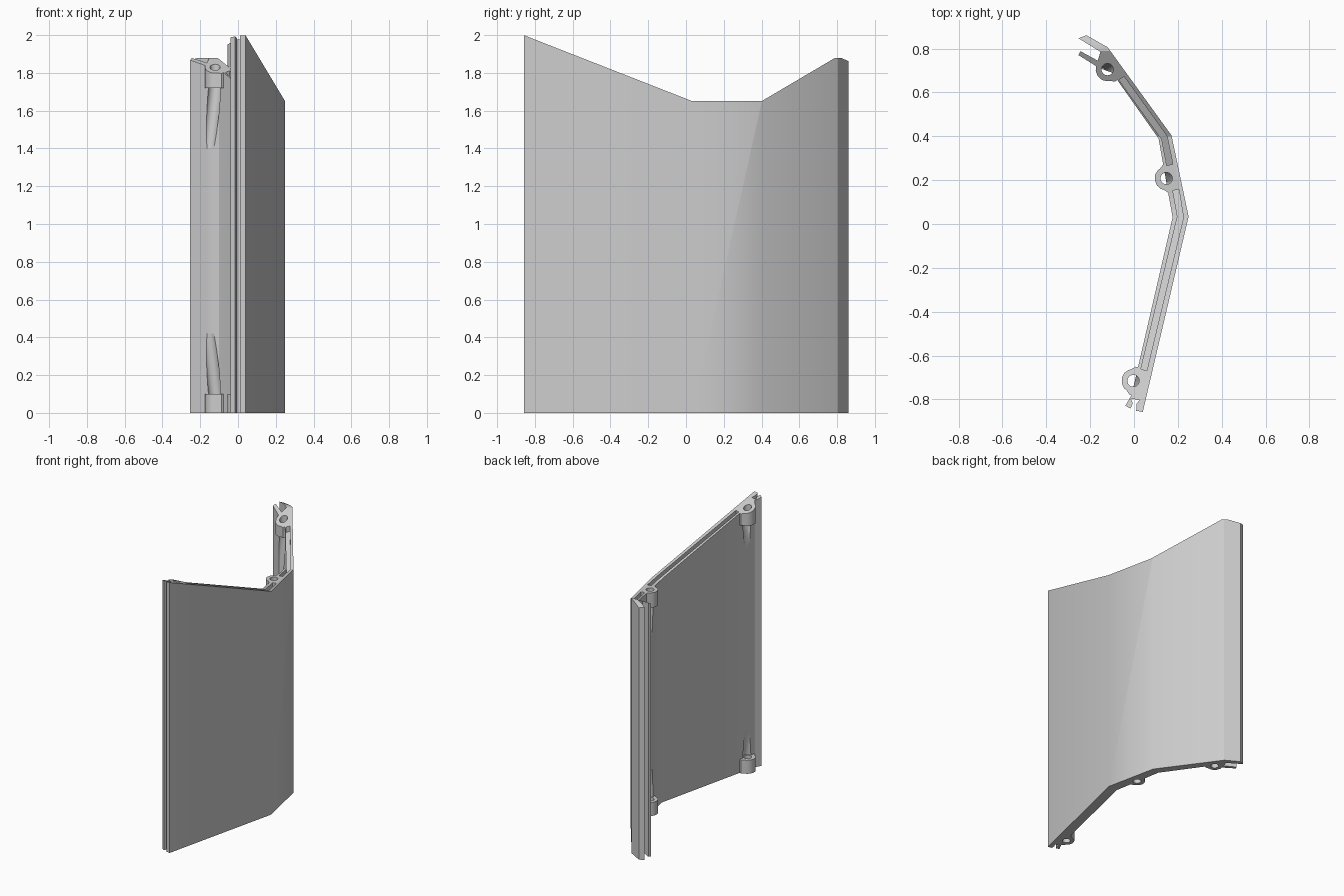
import bpy, bmesh, math
from mathutils import Vector

cube = bpy.data.objects.get("Cube")
if cube:
    bpy.data.objects.remove(cube, do_unlink=True)

grey = bpy.data.materials.new("plain_grey")
grey.use_nodes = True
grey.diffuse_color = (0.6, 0.6, 0.6, 1)
grey.node_tree.nodes["Principled BSDF"].inputs["Base Color"].default_value = (0.6, 0.6, 0.6, 1)

# Height of the top edge along the depth of the panel
RIM = [(-0.86, 2.0), (0.034, 1.65), (0.40, 1.65), (0.79, 1.88), (0.82, 1.88), (0.87, 1.86)]


def rim_height(y):
    for (y0, z0), (y1, z1) in zip(RIM, RIM[1:]):
        if y <= y1:
            return z0 + (z1 - z0) * (y - y0) / (y1 - y0)
    return RIM[-1][1]


def loft(name, lower, upper):
    """Solid between two matching loops of points."""
    bm = bmesh.new()
    a = [bm.verts.new(p) for p in lower]
    b = [bm.verts.new(p) for p in upper]
    bm.faces.new(a)
    bm.faces.new(b)
    for i in range(len(a)):
        j = (i + 1) % len(a)
        bm.faces.new((a[i], a[j], b[j], b[i]))
    bmesh.ops.recalc_face_normals(bm, faces=bm.faces)
    mesh = bpy.data.meshes.new(name)
    bm.to_mesh(mesh)
    bm.free()
    mesh.materials.append(grey)
    obj = bpy.data.objects.new(name, mesh)
    bpy.context.collection.objects.link(obj)
    return obj


def prism(name, outline, z0, z1):
    return loft(name, [(x, y, z0) for x, y in outline], [(x, y, z1) for x, y in outline])


def tube(name, start, end, radius, sides=24):
    """Cylinder with level ends that may lean sideways."""
    rings = [[(c[0] + radius * math.cos(k * math.tau / sides),
               c[1] + radius * math.sin(k * math.tau / sides), c[2])
              for k in range(sides)] for c in (start, end)]
    return loft(name, *rings)


def combine(target, tool, operation):
    mod = target.modifiers.new("cut", 'BOOLEAN')
    mod.operation = operation
    mod.solver = 'EXACT'
    mod.object = tool
    bpy.context.view_layer.objects.active = target
    bpy.ops.object.modifier_apply(modifier=mod.name)
    bpy.data.objects.remove(tool, do_unlink=True)


# Cross-section of the bent wall, with a forked rail at each end
outer = [(0.01, -0.852), (0.04, -0.857), (0.249, 0.034), (0.171, 0.404),
         (-0.12, 0.806), (-0.217, 0.861), (-0.253, 0.847), (-0.153, 0.785)]
inner = [(-0.165, 0.745), (-0.244, 0.788), (-0.253, 0.77), (-0.16, 0.712), (-0.10, 0.69),
         (0.112, 0.39), (0.176, 0.03), (-0.011, -0.78), (-0.017, -0.79), (-0.039, -0.829),
         (-0.016, -0.842), (-0.006, -0.818), (-0.014, -0.796), (0.025, -0.803), (0.012, -0.82)]
wall = prism("curved_wall_panel", outer + inner, 0, 2.1)

# Screw bosses: centre and direction along the wall
BOSSES = [((-0.121, 0.705), (-0.577, 0.817)),
          ((0.148, 0.208), (-0.175, 0.985)),
          ((-0.003, -0.715), (0.225, 0.974))]
HALF = [(0.065, -0.015), (0.065, 0.004), (0.05, 0.02), (0.042, 0.034), (0.025, 0.048)]
BUMP = HALF + [(0, 0.054)] + [(-t, n) for t, n in reversed(HALF)]
for centre, along in BOSSES:
    c, t = Vector(centre), Vector(along).normalized()
    n = Vector((-t.y, t.x))
    outline = [c + t * u + n * v for u, v in BUMP]
    top = rim_height(c.y)
    combine(wall, prism("lower_boss", outline, 0, 0.1), 'UNION')
    combine(wall, prism("upper_boss", outline, top - 0.11, 2.1), 'UNION')

# Screw holes, each running out into a leaning access groove
for centre, along in BOSSES:
    c, t = Vector(centre), Vector(along).normalized()
    far = c + Vector((-t.y, t.x)) * 0.045
    top = rim_height(c.y)
    for hole_start, hole_end, start, end in ((-0.1, 0.13, 0.1, 0.42),
                                             (2.2, top - 0.14, top - 0.11, top - 0.43)):
        combine(wall, tube("hole", (*c, hole_start), (*c, hole_end), 0.027), 'DIFFERENCE')
        combine(wall, tube("groove", (*c, start), (*far, end), 0.036), 'DIFFERENCE')

# Sloping top edge
edge = [(-1.0, 2.055)] + RIM[1:-1] + [(1.0, 1.80), (1.0, 2.5), (-1.0, 2.5)]
combine(wall, loft("rim_cutter", [(-1, y, z) for y, z in edge], [(1, y, z) for y, z in edge]),
        'DIFFERENCE')

# Narrow seal channels sunk into the top edge
for path in ([(-0.057, 0.665), (0.139, 0.393), (0.163, 0.27)],
             [(0.191, 0.155), (0.212, 0.032), (0.045, -0.665)]):
    pts = [Vector(p) for p in path]
    sides = ([], [])
    for i, p in enumerate(pts):
        d = (pts[min(i + 1, 2)] - pts[max(i - 1, 0)]).normalized()
        offset = Vector((-d.y, d.x)) * 0.014
        sides[0].append(p + offset)
        sides[1].append(p - offset)
    loop = sides[0] + sides[1][::-1]
    combine(wall, loft("channel", [(p.x, p.y, rim_height(p.y) - 0.04) for p in loop],
                       [(p.x, p.y, 2.2) for p in loop]), 'DIFFERENCE')

# Soft bends on the large faces, crisp edges elsewhere
bpy.ops.object.select_all(action='DESELECT')
wall.select_set(True)
bpy.context.view_layer.objects.active = wall
bpy.ops.object.shade_smooth_by_angle(angle=math.radians(30))
corner = Vector((-0.12, 0.806))
for e in wall.data.edges:
    if all((wall.data.vertices[v].co.xy - corner).length < 0.005 for v in e.vertices):
        e.use_edge_sharp = True
weighted = wall.modifiers.new("even_shading", 'WEIGHTED_NORMAL')
weighted.keep_sharp = True
